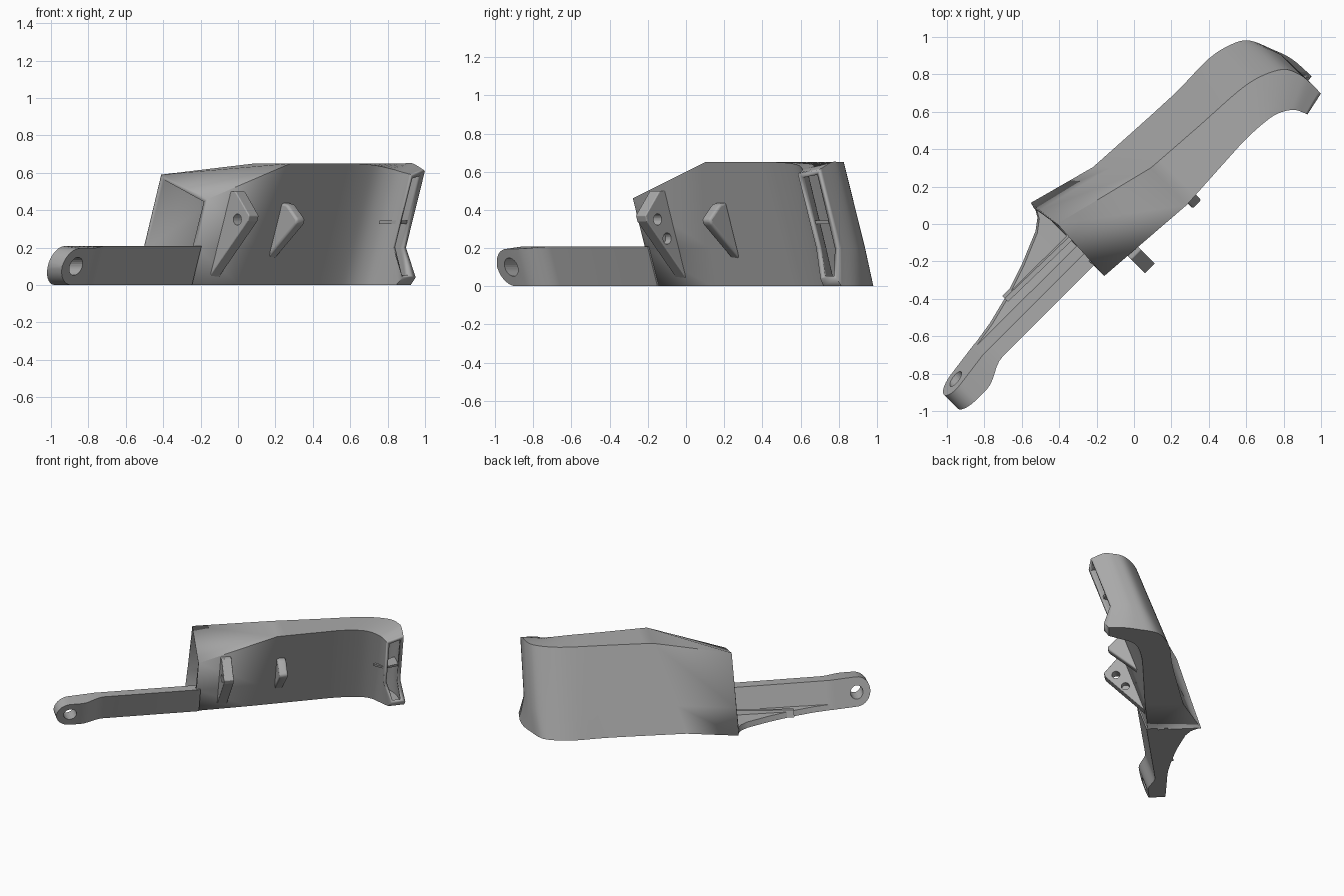
import bpy, bmesh, math
from mathutils import Vector

if "Cube" in bpy.data.objects:
    bpy.data.objects.remove(bpy.data.objects["Cube"])

LEAN = 0.35          # the whole part leans sideways with height
R2 = math.sqrt(2)

grey = bpy.data.materials.new("plain grey")
grey.use_nodes = True
GREY = (0.4, 0.4, 0.4, 1)
grey.diffuse_color = GREY
grey.node_tree.nodes["Principled BSDF"].inputs["Base Color"].default_value = GREY


def place(u, w, z):
    """Length, width and height of the part to world space (diagonal and leaning)."""
    v = w - LEAN * z
    return Vector(((u - v) / R2, (u + v) / R2, z))


def loft(name, rings, capped=True):
    """Skin a row of equal rings of (length, width, height) points."""
    bm = bmesh.new()
    rows = [[bm.verts.new(place(*p)) for p in ring] for ring in rings]
    n = len(rows[0])
    for a, b in zip(rows, rows[1:]):
        for i in range(n):
            j = (i + 1) % n
            bm.faces.new((a[i], a[j], b[j], b[i]))
    if capped:
        bm.faces.new(rows[0][::-1])
        bm.faces.new(rows[-1])
        bmesh.ops.recalc_face_normals(bm, faces=bm.faces)
    mesh = bpy.data.meshes.new(name)
    bm.to_mesh(mesh)
    bm.free()
    ob = bpy.data.objects.new(name, mesh)
    bpy.context.collection.objects.link(ob)
    mesh.materials.append(grey)
    return ob


def smooth(ob, degrees=30):
    bpy.ops.object.select_all(action='DESELECT')
    ob.select_set(True)
    bpy.context.view_layer.objects.active = ob
    bpy.ops.object.shade_smooth_by_angle(angle=math.radians(degrees))


def drill(ob, u0, u1, w0, w1, z, radius):
    """Cut a round hole running from (u0, w0) to (u1, w1) at one height."""
    along_u = abs(u1 - u0) > abs(w1 - w0)
    rings = []
    for u, w in ((u0, w0), (u1, w1)):
        ring = []
        for i in range(24):
            a = math.tau * i / 24
            c, s = radius * math.cos(a), radius * math.sin(a)
            # undo the lean so that the hole stays round
            ring.append((u, w + c + LEAN * s, z + s) if along_u else (u + c, w, z + s))
        rings.append(ring)
    cutter = loft(ob.name + "_hole_cutter", rings)
    cutter.hide_render = True
    cutter.hide_viewport = True
    cut = ob.modifiers.new("hole", 'BOOLEAN')
    cut.object = cutter
    cut.solver = 'EXACT'


def spline(a, b, c, d, t):
    """Catmull-Rom blend between b and c."""
    return tuple(0.5 * (2 * q + (r - p) * t + (2 * p - 5 * q + 4 * r - s) * t * t
                        + (3 * q - p - 3 * r + s) * t ** 3)
                 for p, q, r, s in zip(a, b, c, d))


# Curved duct: inner bottom (u, w), outer bottom (u, w), outer top (u, w, z), inner top (u, w, z)
stations = [
    (-.31, .077, -.31, .47, -.29, .497, .59, -.31, .077, .46),
    (.1, .09, .06, .37, .276, .376, .65, .27, .1, .65),
    (.62, .12, .62, .34, .617, .352, .65, .62, .12, .65),
    (.75, .125, .9, .343, .9, .335, .65, .75, .125, .65),
    (.87, .118, 1.05, .31, 1.04, .305, .65, .87, .117, .645),
    (.95, .1, 1.13, .257, 1.15, .247, .65, .95, .1, .635),
    (1.01, .06, 1.18, .146, 1.19, .17, .65, 1.01, .065, .62),
    (1.05, .0, 1.22, .03, 1.2, .107, .65, 1.046, .025, .605),
    (1.12, -.11, 1.23, -.1, 1.2, .0, .61, 1.07, -.035, .59),
]
rows = [stations[0], stations[1]]
for k in range(1, len(stations) - 1):
    before = stations[k - 1] if k > 1 else stations[1]
    after = stations[min(k + 2, len(stations) - 1)]
    for step in range(1, 5):
        rows.append(spline(before, stations[k], stations[k + 1], after, step / 4))


def middle(bottom, top):
    """Point low on a side wall; near the far end the foot flares out below it."""
    flare = min(1, max(0, (top[0] - 1) / 0.07))
    t = 0.3 + 0.7 * flare
    return tuple(p + (q - p) * t for p, q in zip(bottom, top[:2])) + (0.2,)


rings = []
for k, r in enumerate(rows):
    lift = 0.04 if k == len(rows) - 1 else 0
    bi, bo, to, ti = r[0:2], r[2:4], r[4:7], r[7:10]
    rings.append([bi + (lift,), bo + (lift,), middle(bo, to), to, ti, middle(bi, ti)])
duct = loft("duct", rings, capped=False)
smooth(duct, 25)
wall = duct.modifiers.new("wall", 'SOLIDIFY')
wall.thickness = 0.025
wall.offset = -1
wall.use_even_offset = True

# Small divider across the far outlet
slot = [(1.0, .05), (1.18, .15), (1.19, .02), (1.07, -.02)]
loft("outlet_divider", [[p + (z,) for p in slot] for z in (.325, .345)])

# Support arm with a rounded, thickened eye
EYE, RAD = -1.26, 0.104


def arm_front(u):
    t = min(1, max(0, (u + 1.18) / 0.18))
    return 0.068 * t * t * (3 - 2 * t)


def arm_ring(u):
    half = RAD
    if u < EYE:
        half = math.sqrt(max(RAD ** 2 - (u - EYE) ** 2, 0.0001))
    low = RAD - half if u < EYE else 0
    high = RAD + half
    front, back = arm_front(u), 0.11 + 0.04 * min(1, (u - EYE + 0.1) / 0.3)
    dip = 0.012 * (1 - arm_front(u) / 0.068)
    return [(u, front, low), (u, back, low), (u, back, high), (u, front, high - dip)]


lengths = [EYE - RAD * math.cos(math.radians(a)) for a in range(0, 91, 10)]
lengths += [-1.18 + 0.03 * i for i in range(7)] + [-.28]
arm = loft("support_arm", [arm_ring(u) for u in lengths])
smooth(arm)
drill(arm, EYE, EYE, -.2, .4, .1, .048)

# Tapering floor web beside the arm, with a low rib
web_edge = [(-1.25, .12), (-1.08, .145), (-.92, .17), (-.76, .21), (-.58, .27),
            (-.4, .345), (-.34, .39), (-.3, .46)]
web = loft("floor_web", [[(u, .08, 0), (u, w, 0), (u, w, .04), (u, .08, .05)]
                         for u, w in web_edge])
smooth(web)
loft("web_rib", [[(u, .2, 0), (u, .225, 0), (u, .225, z), (u, .2, z)]
                 for u, z in ((-.77, .05), (-.28, .08))])


def fin(name, u0, u1, profile, bevel):
    ob = loft(name, [[(u, w, z) for w, z in profile] for u in (u0, u1)])
    edge = ob.modifiers.new("edge", 'BEVEL')
    edge.width = bevel
    edge.segments = 3
    return ob


# Mounting ear with one through hole and one blind hole
ear = fin("mounting_ear", -.145, -.07,
          [(.1, .02), (.11, .5), (.05, .5), (-.1, .37), (-.1, .34)], .006)
drill(ear, -.3, .1, -.14 + LEAN * .35, -.14 + LEAN * .35, .35, .03)
drill(ear, -.11, .1, -.07 + LEAN * .25, -.07 + LEAN * .25, .25, .03)

# Small rounded peg further along the wall
peg = fin("side_peg", .28, .345,
          [(.11, .14), (.11, .44), (.06, .43), (-.045, .35), (-.045, .325)], .015)
smooth(peg, 40)
